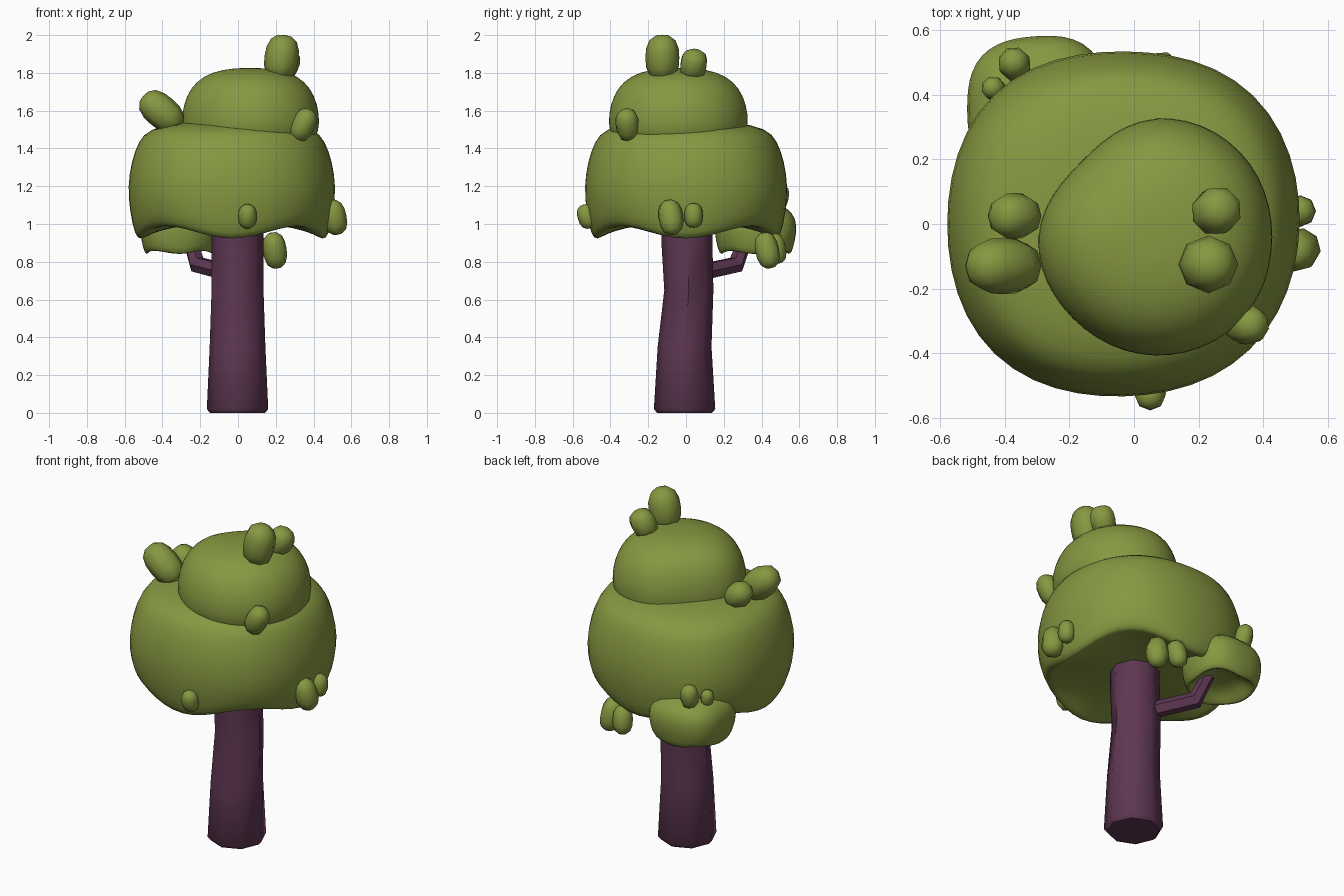
import bpy, bmesh, math
from mathutils import Vector, Matrix

if "Cube" in bpy.data.objects:
    bpy.data.objects.remove(bpy.data.objects["Cube"])


def material(name, rgb):
    m = bpy.data.materials.new(name)
    m.diffuse_color = (*rgb, 1)
    m.use_nodes = True
    m.node_tree.nodes["Principled BSDF"].inputs["Base Color"].default_value = m.diffuse_color
    return m


LEAF = material("leaf green", (0.24, 0.315, 0.053))
BARK = material("purple bark", (0.112, 0.038, 0.085))


def finish(bm, name, mat, smooth=True):
    bmesh.ops.recalc_face_normals(bm, faces=bm.faces)
    me = bpy.data.meshes.new(name)
    bm.to_mesh(me)
    bm.free()
    me.materials.append(mat)
    for p in me.polygons:
        p.use_smooth = smooth
    ob = bpy.data.objects.new(name, me)
    bpy.context.collection.objects.link(ob)
    return ob


def loft(rings):
    """Skin a list of equal-length point rings and close both ends."""
    bm = bmesh.new()
    vs = [[bm.verts.new(p) for p in r] for r in rings]
    n = len(vs[0])
    for a, b in zip(vs, vs[1:]):
        for i in range(n):
            j = (i + 1) % n
            bm.faces.new((a[i], a[j], b[j], b[i]))
    for end in (vs[0], vs[-1]):
        c = bm.verts.new(sum((v.co for v in end), Vector()) / n)
        for i in range(n):
            bm.faces.new((end[i], end[(i + 1) % n], c))
    return bm


def radius(radii, t):
    """Smooth periodic radius through evenly spaced samples."""
    n = len(radii)
    f = t / (2 * math.pi) * n
    i = int(f)
    u = f - i
    a, b, c, d = (radii[(i + k) % n] for k in (-1, 0, 1, 2))
    return b + 0.5 * u * (c - a + u * (2*a - 5*b + 4*c - d + u * (3*(b - c) + d - a)))


def foliage(name, centre, radii, profile, seg=24):
    """Blob: plan outline scaled up a (z, scale, rim wave) profile."""
    rings = []
    for z, s, wave in profile:
        ring = []
        for i in range(seg):
            t = 2 * math.pi * i / seg
            r = radius(radii, t) * s
            ring.append((centre[0] + r * math.cos(t), centre[1] + r * math.sin(t),
                         z - wave * math.cos(4 * t)))
        rings.append(ring)
    ob = finish(loft(rings), name, LEAF)
    ob.modifiers.new("soften", 'SUBSURF').levels = 1
    return ob


# Foliage masses: plan radii start at +x and go counter-clockwise
foliage("main_canopy", (-0.03, 0.0),
        [0.55, 0.575, 0.54, 0.58, 0.555, 0.58, 0.54, 0.56],
        [(1.0, 0.3, 0), (0.99, 0.6, 0.01), (0.97, 0.8, 0.03), (0.95, 0.88, 0.042),
         (0.97, 0.935, 0.04), (1.08, 0.985, 0.015), (1.2, 1.005, 0), (1.33, 0.97, 0),
         (1.44, 0.90, 0), (1.505, 0.80, 0), (1.54, 0.5, 0), (1.545, 0.2, 0)])
foliage("upper_canopy", (0.065, -0.04),
        [0.37, 0.38, 0.375, 0.33, 0.37, 0.365, 0.375, 0.38],
        [(1.38, 0.5, 0), (1.42, 0.9, 0), (1.49, 0.99, 0), (1.58, 1.0, 0), (1.68, 0.93, 0),
         (1.755, 0.79, 0), (1.805, 0.56, 0), (1.825, 0.25, 0)])
foliage("back_canopy", (-0.31, 0.36),
        [0.22, 0.26, 0.225, 0.235, 0.21, 0.235, 0.21, 0.21],
        [(0.92, 0.3, 0), (0.90, 0.6, 0), (0.85, 0.78, 0.01), (0.845, 0.87, 0.01),
         (0.91, 0.96, 0), (0.99, 1.01, 0), (1.06, 0.92, 0), (1.105, 0.62, 0), (1.115, 0.2, 0)])

# Leaf tufts: centre, radius, half length, axis direction
TUFTS = [
    ((0.23, -0.125, 1.88), 0.088, 0.12, (0.15, 0, 1)),
    ((0.255, 0.04, 1.845), 0.072, 0.08, (0.45, 0.2, 1)),
    ((-0.405, -0.13, 1.595), 0.086, 0.125, (-1, 0, 0.85)),
    ((-0.37, 0.025, 1.575), 0.07, 0.08, (-0.8, 0, 0.7)),
    ((0.345, -0.31, 1.525), 0.062, 0.088, (0.5, -0.1, 1)),
    ((0.05, -0.525, 1.04), 0.048, 0.064, (0, -0.3, 1)),
    ((0.51, -0.08, 1.035), 0.064, 0.092, (0.2, 0.15, -1)),
    ((0.515, 0.04, 1.045), 0.048, 0.064, (0, 0, 1)),
    ((0.195, 0.43, 0.86), 0.062, 0.095, (0.15, 0.2, -1)),
    ((0.09, 0.475, 0.87), 0.055, 0.08, (-0.1, 0.2, -1)),
    ((-0.37, 0.495, 1.14), 0.05, 0.07, (-0.1, 0.2, 1)),
    ((-0.435, 0.42, 1.12), 0.036, 0.048, (-0.2, 0.1, 1)),
]
for k, (c, r, h, axis) in enumerate(TUFTS):
    bm = bmesh.new()
    bmesh.ops.create_uvsphere(bm, u_segments=8, v_segments=8, radius=1)
    for v in bm.verts:  # slightly boxy pebble
        rad = math.hypot(v.co.x, v.co.y)
        v.co *= 1.02 / (rad ** 2.6 + abs(v.co.z) ** 2.6) ** (1 / 2.6)
    rot = Vector(axis).to_track_quat('Z', 'Y').to_matrix().to_4x4()
    bm.transform(Matrix.Translation(c) @ rot @ Matrix.Diagonal((r, r, h, 1)))
    finish(bm, f"leaf_tuft_{k + 1}", LEAF)

# Eight-sided, slightly bent trunk: z, x range, y range
TRUNK = [(0, -.148, .143, -.153, .138), (.02, -.165, .16, -.17, .155),
         (.35, -.15, .145, -.15, .135), (.65, -.14, .135, -.115, .145),
         (.9, -.14, .135, -.13, .14), (1.15, -.135, .13, -.13, .135)]
trunk = finish(loft([[((x0 + x1) / 2 + (x1 - x0) / 2 * math.cos(k * math.pi / 4),
                       (y0 + y1) / 2 + (y1 - y0) / 2 * math.sin(k * math.pi / 4), z)
                      for k in range(8)] for z, x0, x1, y0, y1 in TRUNK]), "trunk", BARK)

# Bent side branch reaching the back foliage
path = [Vector(p) for p in ((-0.06, 0.08, 0.745), (-0.215, 0.265, 0.785), (-0.26, 0.32, 0.93))]
rings = []
for i, p in enumerate(path):
    d = path[min(i + 1, 2)] - path[max(i - 1, 0)]
    q = d.to_track_quat('Z', 'Y')
    r = (0.047, 0.048, 0.036)[i]
    rings.append([p + q @ Vector((r * math.cos(t), r * math.sin(t), 0))
                  for t in (math.pi / 3 * k for k in range(6))])
finish(loft(rings), "side_branch", BARK, smooth=False)

# Keep the trunk's base edge crisp
bpy.ops.object.select_all(action='DESELECT')
trunk.select_set(True)
bpy.context.view_layer.objects.active = trunk
bpy.ops.object.shade_smooth_by_angle(angle=math.radians(46))
